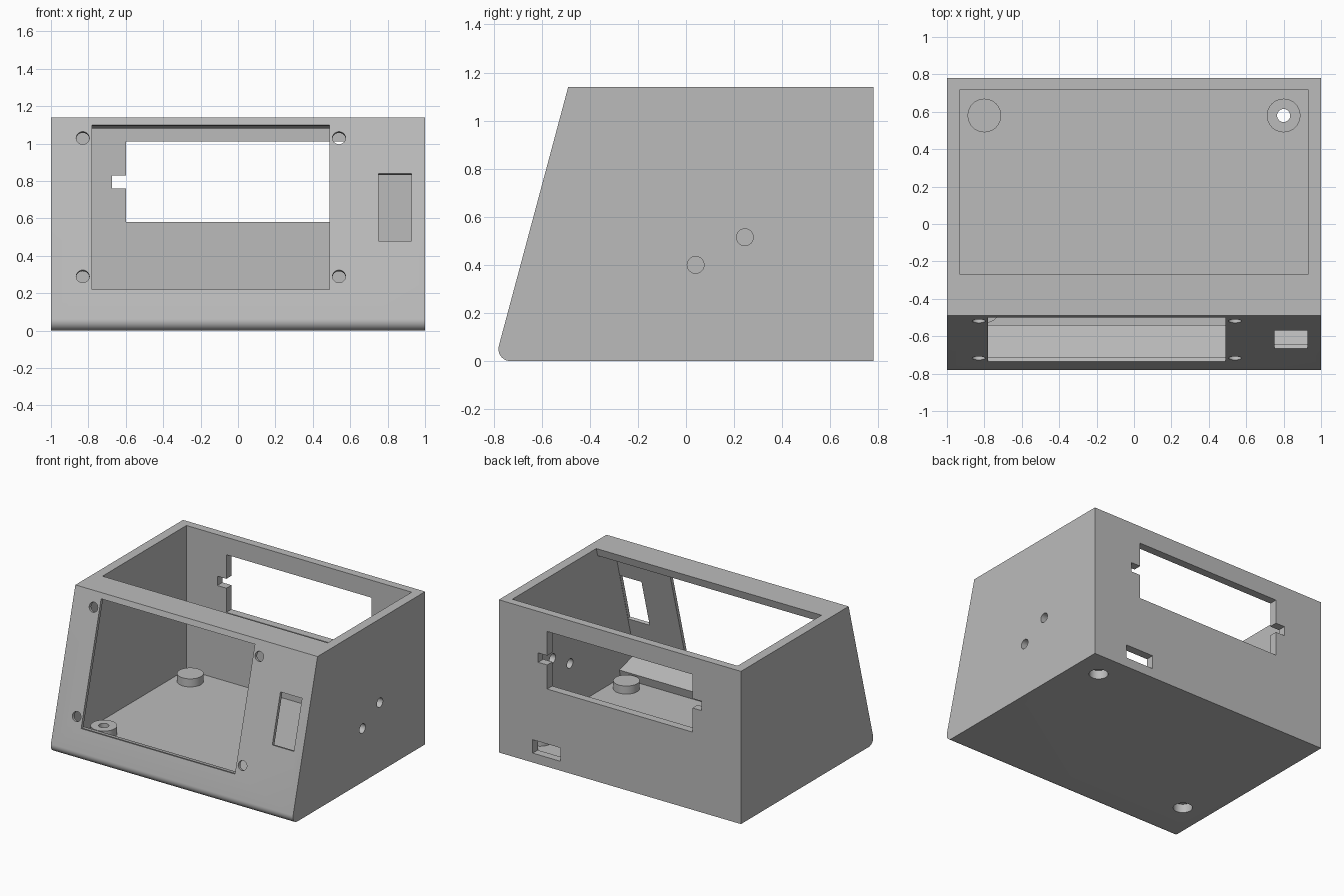
import bpy, bmesh
from math import radians, sin, cos, tan
from mathutils import Matrix, Vector

old = bpy.data.objects.get("Cube")
if old:
    bpy.data.objects.remove(old, do_unlink=True)

TILT = radians(15)
HEIGHT, FLOOR, INNER_X = 1.14, 0.065, 0.93
TOP_FRONT, BACK = -0.49, 0.78

grey = bpy.data.materials.new("plain grey")
grey.use_nodes = True
grey.diffuse_color = (0.5, 0.5, 0.5, 1)
grey.node_tree.nodes["Principled BSDF"].inputs["Base Color"].default_value = (0.5, 0.5, 0.5, 1)


def make_object(name, bm):
    bmesh.ops.recalc_face_normals(bm, faces=bm.faces)
    mesh = bpy.data.meshes.new(name)
    bm.to_mesh(mesh)
    bm.free()
    mesh.materials.append(grey)
    obj = bpy.data.objects.new(name, mesh)
    bpy.context.collection.objects.link(obj)
    return obj


def prism(name, profile, half_x):
    """Extrude a y-z profile across x."""
    bm = bmesh.new()
    face = bm.faces.new([bm.verts.new((-half_x, y, z)) for y, z in profile])
    new = bmesh.ops.extrude_face_region(bm, geom=[face])["geom"]
    verts = [v for v in new if isinstance(v, bmesh.types.BMVert)]
    bmesh.ops.translate(bm, verts=verts, vec=(2 * half_x, 0, 0))
    return make_object(name, bm)


def box(name, low, high, frame=Matrix()):
    low, high = Vector(low), Vector(high)
    bm = bmesh.new()
    bmesh.ops.create_cube(bm, size=1, matrix=frame @ Matrix.Translation((low + high) / 2)
                          @ Matrix.Diagonal((high - low).to_4d()))
    return make_object(name, bm)


def cylinder(name, centre, radius, length, axis, frame=Matrix()):
    turn = Vector((0, 0, 1)).rotation_difference(Vector(axis)).to_matrix().to_4x4()
    bm = bmesh.new()
    bmesh.ops.create_cone(bm, cap_ends=True, segments=32, radius1=radius, radius2=radius,
                          depth=length, matrix=frame @ Matrix.Translation(centre) @ turn)
    return make_object(name, bm)


def combine(obj, tool, operation="DIFFERENCE"):
    """Apply a boolean and remove its tool object."""
    mod = obj.modifiers.new("boolean", "BOOLEAN")
    mod.operation, mod.object, mod.solver = operation, tool, "EXACT"
    graph = bpy.context.evaluated_depsgraph_get()
    mesh = bpy.data.meshes.new_from_object(obj.evaluated_get(graph))
    obj.modifiers.clear()
    obj.data = mesh
    bpy.data.objects.remove(tool, do_unlink=True)


# Outer shell: sloped front with a rounded lower edge
r = 0.05
corner = TOP_FRONT - HEIGHT * tan(TILT)
arc_y = corner + r / tan(radians(37.5))
angles = [radians(270 - 105 * i / 10) for i in range(11)]
profile = [(BACK, HEIGHT), (BACK, 0)]
profile += [(arc_y + r * cos(a), r + r * sin(a)) for a in angles]
profile.append((TOP_FRONT, HEIGHT))
case = prism("sloped_case", profile, 1)

# Main cavity, parallel to the sloped front and open at the top
inner_front = lambda z: -0.27 - (HEIGHT - z) * tan(TILT)
combine(case, prism("cavity", [(0.72, 1.3), (0.72, FLOOR), (inner_front(FLOOR), FLOOR),
                               (inner_front(HEIGHT), HEIGHT), (inner_front(HEIGHT), 1.3)], INNER_X))

# Front panel: recess from behind, display window, small window, screw holes
mid_z = 0.66
panel = Matrix.Translation((0, TOP_FRONT - (HEIGHT - mid_z) * tan(TILT), mid_z)) \
    @ Matrix.Rotation(-TILT, 4, "X")
combine(case, box("recess", (-INNER_X, 0.025, -0.492), (INNER_X, 0.24, 0.492), panel))
combine(case, box("display_window", (-0.78, -0.1, -0.455), (0.49, 0.1, 0.455), panel))
combine(case, box("small_window", (0.75, -0.1, -0.186), (0.928, 0.1, 0.186), panel))
for x in (-0.83, 0.54):
    for z in (-0.383, 0.383):
        combine(case, cylinder("panel_hole", (x, 0, z), 0.035, 0.2, (0, 1, 0), panel))

# Back wall: notched opening and low cable slot
combine(case, box("back_opening", (-0.6, 0.65, 0.58), (0.6, 0.9, 1.01)))
combine(case, box("back_notches", (-0.675, 0.65, 0.76), (0.675, 0.9, 0.83)))
combine(case, box("cable_slot", (0.49, 0.65, 0.07), (0.72, 0.9, 0.17)))

# Two round holes in the left side wall
for y, z in ((0.04, 0.4), (0.245, 0.515)):
    combine(case, cylinder("side_hole", (0.97, y, z), 0.035, 0.2, (1, 0, 0)))

# Floor bosses; one diagonal pair is drilled and counterbored
for x in (-0.8, 0.8):
    for y in (-0.44, 0.58):
        combine(case, cylinder("boss", (x, y, 0.0775), 0.09, 0.095, (0, 0, 1)), "UNION")
        if x * y > 0:
            combine(case, cylinder("drill", (x, y, 0.1), 0.035, 0.4, (0, 0, 1)))
            combine(case, cylinder("counterbore", (x, y, 0), 0.065, 0.13, (0, 0, 1)))

bpy.ops.object.select_all(action="DESELECT")
case.select_set(True)
bpy.context.view_layer.objects.active = case
bpy.ops.object.shade_smooth_by_angle(angle=radians(30))
